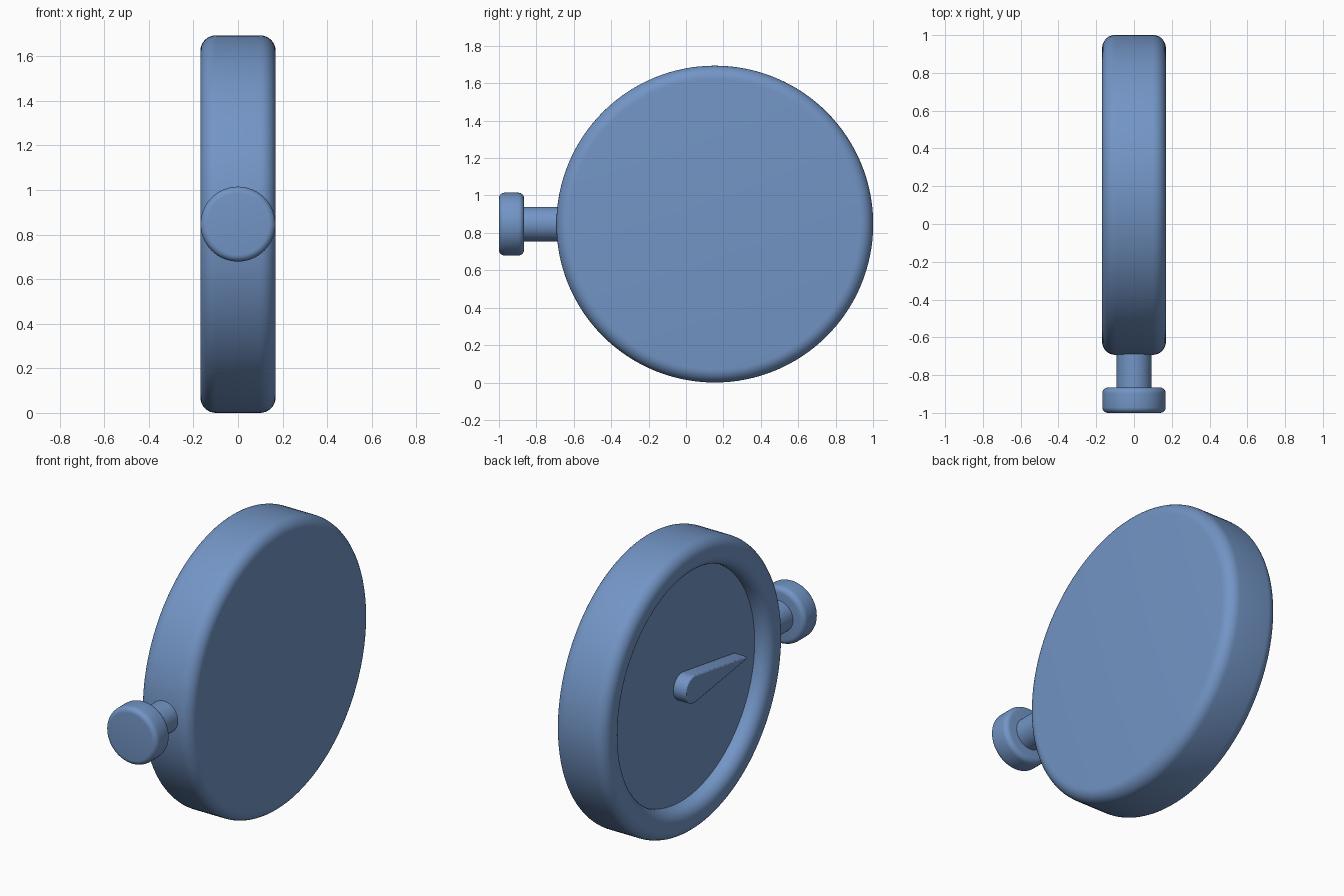
import bpy, bmesh, math
from mathutils import Matrix, Vector

if "Cube" in bpy.data.objects:
    bpy.data.objects.remove(bpy.data.objects["Cube"])

CENTRE = Vector((0, 0.154, 0.847))

# Blue paint shared by all parts
blue = bpy.data.materials.new("blue_paint")
blue.diffuse_color = (0.17, 0.30, 0.56, 1)
blue.use_nodes = True
blue.node_tree.nodes["Principled BSDF"].inputs["Base Color"].default_value = blue.diffuse_color


def arc(cx, cy, r, a0, a1, n=8):
    """Fillet points (along axis, radius), angles in degrees."""
    return [(cx + r * math.cos(math.radians(a0 + (a1 - a0) * i / n)),
             cy + r * math.sin(math.radians(a0 + (a1 - a0) * i / n))) for i in range(n + 1)]


def finish(name, bm, matrix):
    bmesh.ops.recalc_face_normals(bm, faces=bm.faces)
    mesh = bpy.data.meshes.new(name)
    bm.to_mesh(mesh)
    bm.free()
    mesh.materials.append(blue)
    ob = bpy.data.objects.new(name, mesh)
    bpy.context.collection.objects.link(ob)
    mesh.transform(matrix)
    bpy.ops.object.select_all(action='DESELECT')
    ob.select_set(True)
    bpy.context.view_layer.objects.active = ob
    bpy.ops.object.shade_smooth_by_angle(angle=math.radians(35))
    return ob


def lathe(name, profile, matrix, steps=96):
    """Revolve (along, radius) profile about local x, with flat end caps."""
    bm = bmesh.new()
    rings = []
    for x, r in profile:
        rings.append([bm.verts.new((x, r * math.cos(t), r * math.sin(t)))
                      for t in (2 * math.pi * i / steps for i in range(steps))])
    for a, b in zip(rings, rings[1:]):
        for i in range(steps):
            j = (i + 1) % steps
            bm.faces.new((a[i], a[j], b[j], b[i]))
    bm.faces.new(rings[0])
    bm.faces.new(rings[-1])
    return finish(name, bm, matrix)


at_centre = Matrix.Translation(CENTRE)
along_y = at_centre @ Matrix.Rotation(math.radians(-90), 4, 'Z')  # local +x -> -y

# Case: flat back on +x, rounded rim, recessed dial on -x
R, W, F = 0.847, 0.169, 0.07
case = (arc(W - F, R - F, F, 0, 90)
        + arc(-W + F, R - F, F, 90, 180)
        + arc(-W + F, 0.75, F, 180, 270)
        + [(-0.08, 0.68)])
lathe("dial_case", case, at_centre, 128)

# Stem and push button on the -y side
lathe("button_stem", [(0.80, 0.092), (1.03, 0.092)], along_y, 64)
K, B = 0.168, 0.03
lathe("button_cap", arc(1.02 + B, K - B, B, 180, 90, 6) + arc(1.154 - B, K - B, B, 90, 0, 6),
      along_y, 64)

# Pointer: teardrop outline from round hub to narrow tip, extruded off the dial
hub, tip, length = 0.08, 0.008, 0.485
lean = math.degrees(math.acos((hub - tip) / length))
outline = arc(0, 0, hub, lean, 360 - lean, 24) + arc(length, 0, tip, -lean, lean, 6)
bm = bmesh.new()
face = bm.faces.new([bm.verts.new((-0.078, -u, v)) for u, v in outline])
top = bmesh.ops.extrude_face_region(bm, geom=[face])["geom"]
bmesh.ops.translate(bm, verts=[g for g in top if isinstance(g, bmesh.types.BMVert)],
                    vec=(-0.086, 0, 0))
pointer = finish("pointer", bm, at_centre)
bevel = pointer.modifiers.new("soft_edge", 'BEVEL')
bevel.width = 0.006
bevel.segments = 2
bevel.limit_method = 'ANGLE'
bevel.angle_limit = math.radians(60)
